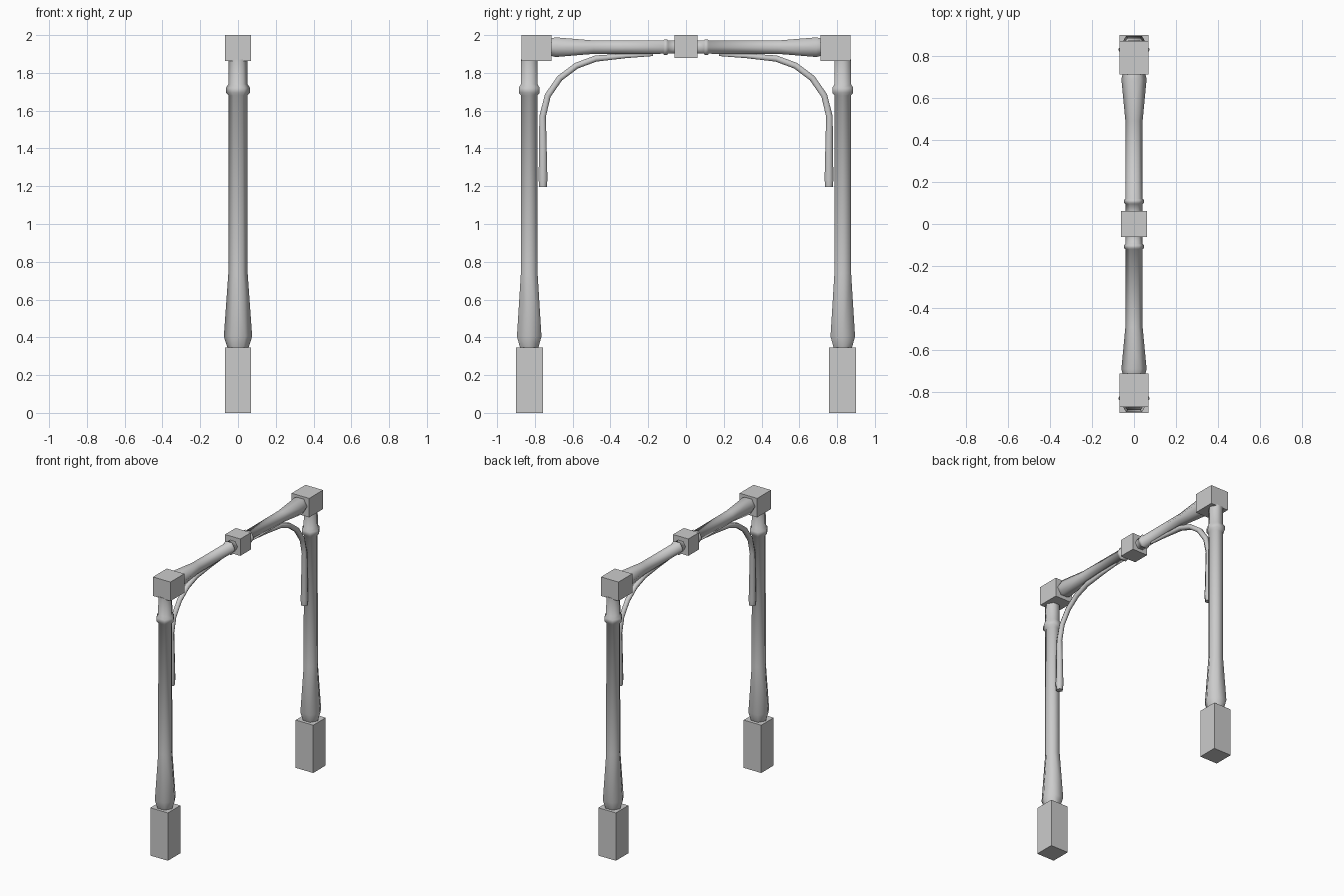
import bpy, bmesh, math
from mathutils import Vector

if "Cube" in bpy.data.objects:
    bpy.data.objects.remove(bpy.data.objects["Cube"])

X = Vector((1, 0, 0))


def finish(name, bm, smooth=True):
    """Turn a bmesh into an object mirrored across y = 0."""
    bmesh.ops.recalc_face_normals(bm, faces=bm.faces)
    me = bpy.data.meshes.new(name)
    bm.to_mesh(me)
    bm.free()
    ob = bpy.data.objects.new(name, me)
    bpy.context.collection.objects.link(ob)
    if smooth:
        bpy.ops.object.select_all(action='DESELECT')
        ob.select_set(True)
        bpy.context.view_layer.objects.active = ob
        bpy.ops.object.shade_smooth_by_angle(angle=math.radians(65))
    return ob


def mirror_y(ob):
    m = ob.modifiers.new("mirror", 'MIRROR')
    m.use_axis = (False, True, False)
    return ob


def block(name, y0, y1, z0, z1, half_x):
    bm = bmesh.new()
    bmesh.ops.create_cube(bm, size=1)
    for v in bm.verts:
        v.co = Vector((v.co.x * 2 * half_x,
                       (y0 + y1) / 2 + v.co.y * (y1 - y0),
                       (z0 + z1) / 2 + v.co.z * (z1 - z0)))
    return finish(name, bm, smooth=False)


def turned(name, stations, sides=6):
    """Sweep a polygon through (y, z, radius) stations in the y-z plane."""
    bm = bmesh.new()
    pts = [Vector((0, y, z)) for y, z, r in stations]
    rings = []
    for i, p in enumerate(pts):
        tangent = (pts[min(i + 1, len(pts) - 1)] - pts[max(i - 1, 0)]).normalized()
        side = tangent.cross(X)
        r = stations[i][2]
        rings.append([bm.verts.new(p + X * r * math.cos(a) + side * r * math.sin(a))
                      for a in (2 * math.pi * k / sides for k in range(sides))])
    for a, b in zip(rings, rings[1:]):
        for k in range(sides):
            n = (k + 1) % sides
            bm.faces.new((a[k], a[n], b[n], b[k]))
    bm.faces.new(rings[0])
    bm.faces.new(rings[-1])
    return finish(name, bm)


# Square blocks: feet, corner caps and the middle of the beam
mirror_y(block("foot_block", 0.758, 0.90, 0, 0.345, 0.07))
mirror_y(block("corner_block", 0.712, 0.87, 1.863, 2.0, 0.07))
block("centre_block", -0.061, 0.061, 1.878, 2.0, 0.061)

# Turned posts with a flared bottom and a collar
post = [(0.345, 0.056), (0.405, 0.075), (0.74, 0.051), (1.68, 0.05),
        (1.695, 0.064), (1.72, 0.064), (1.74, 0.051), (1.87, 0.05)]
mirror_y(turned("post", [(0.83, z, r) for z, r in post]))

# Turned beam halves with a thin ring near the middle and a flared end
beam = [(0.055, 0.04), (0.095, 0.04), (0.10, 0.048), (0.115, 0.048),
        (0.12, 0.04), (0.49, 0.041), (0.69, 0.06), (0.716, 0.053)]
mirror_y(turned("beam", [(y, 1.936, r) for y, r in beam]))

# Curved braces between posts and beam
brace = [(0.757, 1.197, 0.023), (0.757, 1.235, 0.027), (0.759, 1.57, 0.02),
         (0.732, 1.68, 0.019), (0.668, 1.772, 0.019), (0.58, 1.838, 0.019),
         (0.477, 1.876, 0.019), (0.32, 1.89, 0.014), (0.175, 1.897, 0.009)]
mirror_y(turned("brace", brace))
